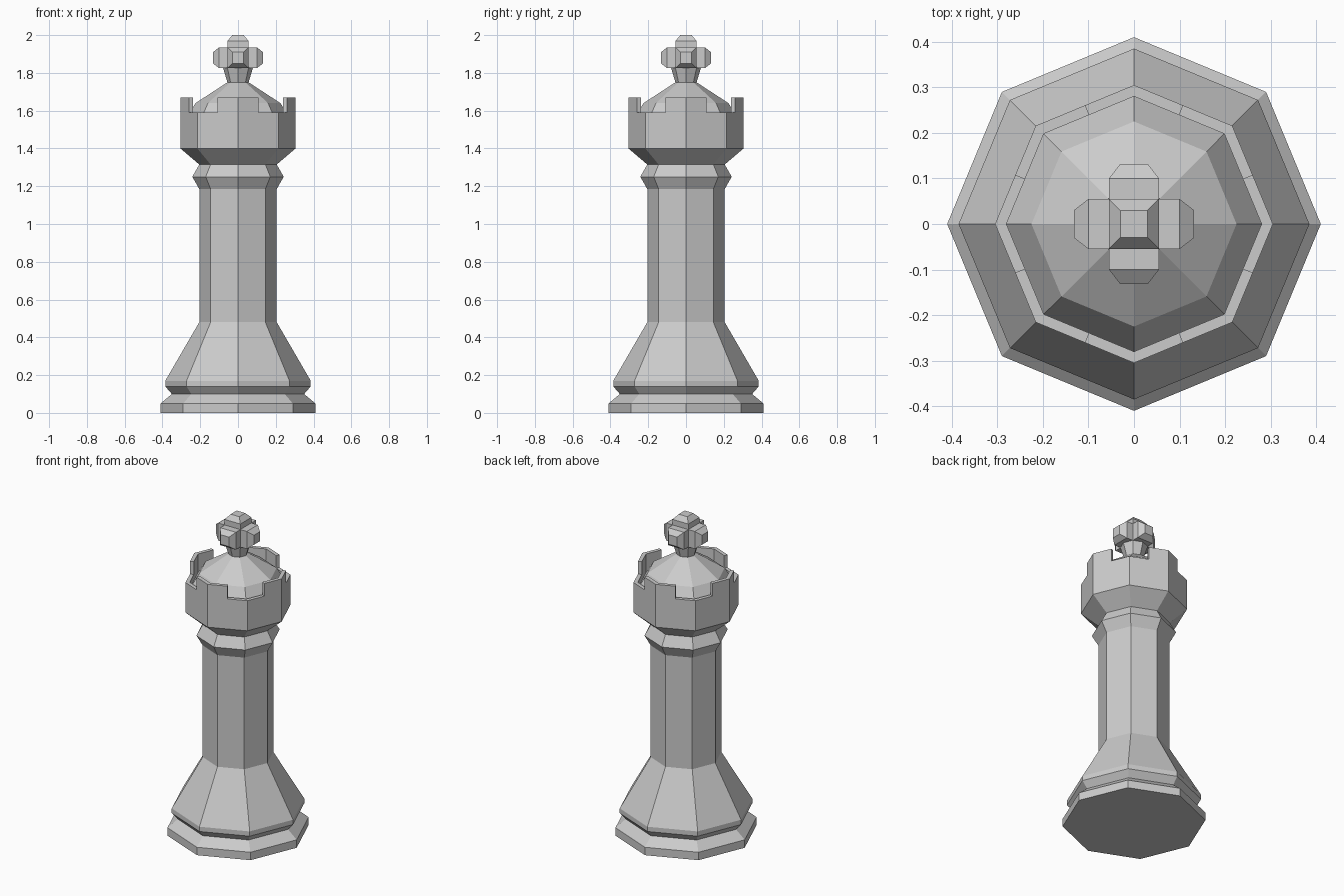
import bpy, bmesh, math
from mathutils import Matrix, Vector

if "Cube" in bpy.data.objects:
    bpy.data.objects.remove(bpy.data.objects["Cube"])


def finish(bm, name):
    bmesh.ops.recalc_face_normals(bm, faces=bm.faces)
    me = bpy.data.meshes.new(name)
    bm.to_mesh(me)
    bm.free()
    ob = bpy.data.objects.new(name, me)
    bpy.context.collection.objects.link(ob)
    return ob


def loft(bm, rings):
    """Skin a list of equal-length point rings and cap both ends."""
    vs = [[bm.verts.new(p) for p in r] for r in rings]
    n = len(rings[0])
    for a, b in zip(vs, vs[1:]):
        for i in range(n):
            j = (i + 1) % n
            bm.faces.new((a[i], a[j], b[j], b[i]))
    bm.faces.new(vs[0][::-1])
    bm.faces.new(vs[-1])


def polar(r, deg, z):
    a = math.radians(deg)
    return Vector((r * math.cos(a), r * math.sin(a), z))


def turned(name, profile):
    bm = bmesh.new()
    loft(bm, [[polar(r, 45 * i, z) for i in range(8)] for r, z in profile])
    return finish(bm, name)


# Eight-sided body: foot, shaft, collar, tower head, domed roof and neck
turned("tower_body", [
    (0.41, 0), (0.41, 0.05), (0.35, 0.10), (0.385, 0.14), (0.385, 0.17),
    (0.205, 0.48), (0.205, 1.185), (0.242, 1.25), (0.205, 1.315),
    (0.305, 1.40), (0.305, 1.59), (0.28, 1.59), (0.28, 1.55),
    (0.225, 1.64), (0.056, 1.75), (0.08, 1.83)])

# Four battlements, each wrapped around a corner of the head
bm = bmesh.new()
mid = math.cos(math.radians(22.5))
for k in range(4):
    a = 90 * k
    plan = [(0.305 * mid, -22.5), (0.305, 0), (0.305 * mid, 22.5),
            (0.28 * mid, 22.5), (0.28, 0), (0.28 * mid, -22.5)]
    loft(bm, [[polar(r, a + d, z) for r, d in plan] for z in (1.59, 1.67)])
finish(bm, "battlements")


# Finial: crossed square bars with chamfered ends
def bar(name, profile, rot):
    bm = bmesh.new()
    corners = ((-1, -1), (1, -1), (1, 1), (-1, 1))
    loft(bm, [[(h * x, h * y, t) for x, y in corners] for t, h in profile])
    bmesh.ops.transform(bm, verts=bm.verts,
                        matrix=Matrix.Translation((0, 0, 1.88)) @ rot)
    return finish(bm, name)


ends = [(-0.132, 0.03), (-0.10, 0.055), (0.10, 0.055), (0.132, 0.03)]
bar("finial_bar_x", ends, Matrix.Rotation(math.pi / 2, 4, 'Y'))
bar("finial_bar_y", ends, Matrix.Rotation(math.pi / 2, 4, 'X'))
bar("finial_top", [(-0.055, 0.055), (0.09, 0.055), (0.12, 0.03)], Matrix.Identity(4))
